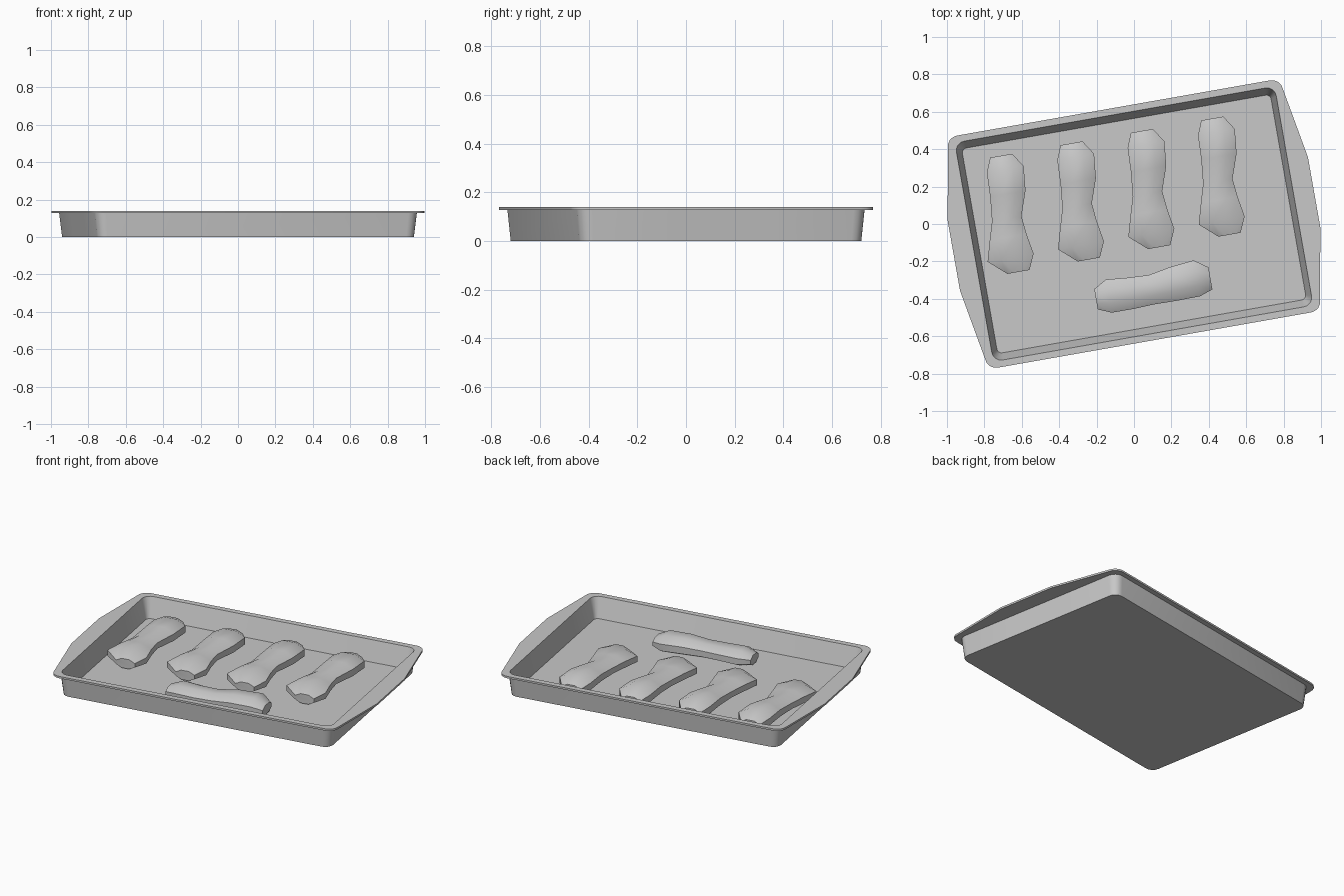
import bpy, bmesh
from math import cos, sin, pi, radians
from mathutils import Matrix, Vector

if "Cube" in bpy.data.objects:
    bpy.data.objects.remove(bpy.data.objects["Cube"], do_unlink=True)

TURN = radians(10)
FLOOR = 0.015

grey = bpy.data.materials.new("plain grey")
grey.use_nodes = True
grey.diffuse_color = (0.58, 0.58, 0.58, 1)
grey.node_tree.nodes["Principled BSDF"].inputs["Base Color"].default_value = (0.58, 0.58, 0.58, 1)


def loft(name, rings, matrix, angle):
    """Skin a list of equal-length rings, cap both ends and shade by angle."""
    bm = bmesh.new()
    loops = [[bm.verts.new(p) for p in ring] for ring in rings]
    n = len(loops[0])
    for a, b in zip(loops, loops[1:]):
        for i in range(n):
            j = (i + 1) % n
            bm.faces.new((a[i], a[j], b[j], b[i]))
    bm.faces.new(loops[0][::-1])
    bm.faces.new(loops[-1])
    bmesh.ops.recalc_face_normals(bm, faces=bm.faces)
    mesh = bpy.data.meshes.new(name)
    bm.to_mesh(mesh)
    bm.free()
    mesh.materials.append(grey)
    obj = bpy.data.objects.new(name, mesh)
    bpy.context.collection.objects.link(obj)
    obj.matrix_world = matrix
    bpy.ops.object.select_all(action='DESELECT')
    obj.select_set(True)
    bpy.context.view_layer.objects.active = obj
    bpy.ops.object.shade_smooth_by_angle(angle=radians(angle))
    return obj


def tray_ring(half_x, half_y, radius, z, handle=0.0):
    """Rounded rectangle whose short sides may bulge into handles."""
    pts = []
    corners = [(1, 1, 0), (-1, 1, 1), (-1, -1, 2), (1, -1, 3)]
    for sx, sy, quarter in corners:
        if quarter in (0, 2):
            for side in (-0.19, 0.19):
                pts.append((sx * (half_x + handle), sx * side, z))
        for k in range(5):
            t = (quarter + k / 4) * pi / 2
            pts.append((sx * (half_x - radius) + radius * cos(t),
                        sy * (half_y - radius) + radius * sin(t), z))
    return pts


# Baking tray: outer wall, flat rim with handles, inner wall and floor
turn = Matrix.Rotation(TURN, 4, 'Z')
loft("baking_tray", [
    tray_ring(0.86, 0.588, 0.05, 0),
    tray_ring(0.875, 0.60, 0.055, 0.128),
    tray_ring(0.91, 0.63, 0.06, 0.128, 0.068),
    tray_ring(0.91, 0.63, 0.06, 0.14, 0.068),
    tray_ring(0.868, 0.594, 0.05, 0.14),
    tray_ring(0.838, 0.556, 0.025, FLOOR),
], turn, 35)


def roll(name, stations, x, y, spin=0.0):
    """Lumpy eight-sided roll; stations are (along, sideways, half width, bottom, top)."""
    rings = []
    for along, side, w, low, top in stations:
        mid, half = (low + top) / 2, (top - low) / 2
        ring = []
        for k in range(8):
            t = (k + 0.5) * pi / 4
            ring.append((side + w * 1.08 * cos(t), along, mid + half * 1.08 * sin(t)))
        rings.append(ring)
    place = turn @ Matrix.Translation(Vector((x, y, FLOOR))) @ Matrix.Rotation(spin, 4, 'Z')
    loft(name, rings, place, 42)


# Four rolls in a row
bent = [
    (0.316, 0.025, 0.06, 0.015, 0.075),
    (0.24, 0.034, 0.10, 0.0, 0.105),
    (0.11, 0.025, 0.096, 0.0, 0.105),
    (-0.02, -0.004, 0.08, 0.0, 0.09),
    (-0.12, -0.014, 0.10, 0.0, 0.095),
    (-0.23, -0.02, 0.125, 0.0, 0.09),
    (-0.312, 0.008, 0.06, 0.01, 0.07),
]
for i in range(4):
    roll("roll_%d" % (i + 1), bent, -0.661 + 0.382 * i, 0.167)

# Single roll lying across the front
straight = [
    (0.312, 0.005, 0.06, 0.01, 0.07),
    (0.24, -0.008, 0.098, 0.0, 0.105),
    (0.11, 0.0, 0.092, 0.0, 0.105),
    (-0.01, 0.01, 0.08, 0.0, 0.09),
    (-0.12, 0.01, 0.085, 0.0, 0.09),
    (-0.24, 0.004, 0.09, 0.0, 0.095),
    (-0.31, 0.009, 0.055, 0.01, 0.07),
]
roll("front_roll", [(a, s, w, lo, hi) for a, s, w, lo, hi in straight],
     0.04, -0.352, -pi / 2)
